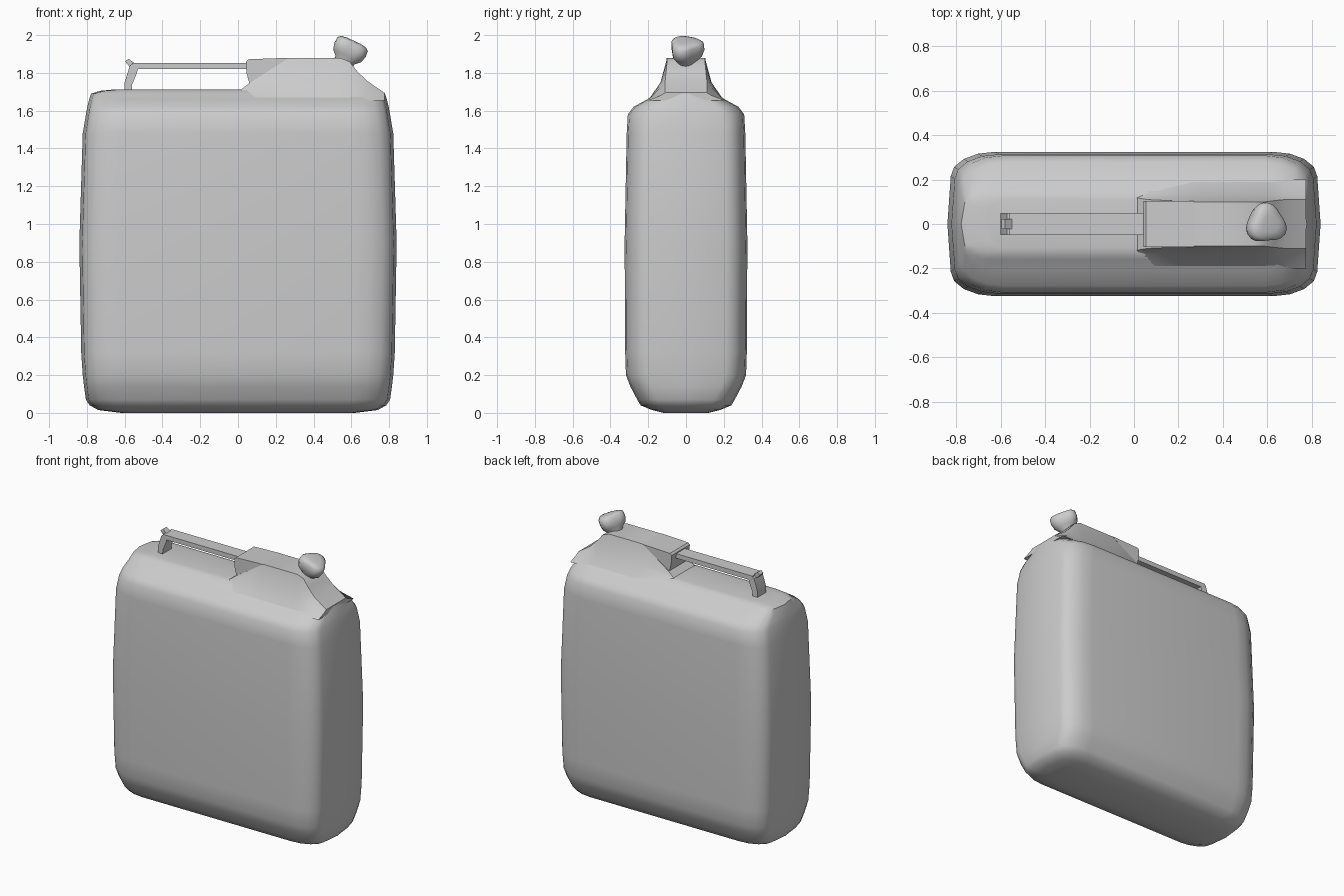
import bpy, bmesh, math
from mathutils import Vector, Matrix

if "Cube" in bpy.data.objects:
    bpy.data.objects.remove(bpy.data.objects["Cube"])


def finish(name, bm, angle):
    bmesh.ops.recalc_face_normals(bm, faces=bm.faces)
    me = bpy.data.meshes.new(name)
    bm.to_mesh(me)
    bm.free()
    ob = bpy.data.objects.new(name, me)
    bpy.context.collection.objects.link(ob)
    bpy.ops.object.select_all(action='DESELECT')
    bpy.context.view_layer.objects.active = ob
    ob.select_set(True)
    bpy.ops.object.shade_smooth_by_angle(angle=math.radians(angle))
    return ob


def loft(name, rings, angle=40):
    """Skin a list of equal-length closed rings and cap both ends."""
    bm = bmesh.new()
    vs = [[bm.verts.new(p) for p in r] for r in rings]
    n = len(vs[0])
    for a, b in zip(vs, vs[1:]):
        for i in range(n):
            j = (i + 1) % n
            bm.faces.new((a[i], a[j], b[j], b[i]))
    bm.faces.new(vs[0])
    bm.faces.new(vs[-1])
    return finish(name, bm, angle)


def slab(name, profile, half_y, angle=30):
    """Extrude an x-z profile symmetrically across y."""
    return loft(name, [[(x, y, z) for x, z in profile] for y in (-half_y, half_y)], angle)


def body_ring(z, hx, hy, cx, cy, steps=4):
    """Rounded rectangle with slightly bulging ends."""
    quad = [(hx, 0.0)]
    for i in range(steps + 1):
        t = math.pi / 2 * i / steps
        quad.append((hx - 0.015 - cx * (1 - math.cos(t)), hy - cy * (1 - math.sin(t))))
    left = [(-x, y) for x, y in reversed(quad)]
    top = quad + left
    bottom = [(x, -y) for x, y in reversed(top[1:-1])]
    return [(x, y, z) for x, y in top + bottom]


# Tank body: z, half width, half depth, corner width, corner depth
sections = [
    (0.00, 0.62, 0.12, 0.12, 0.07),
    (0.015, 0.74, 0.18, 0.15, 0.09),
    (0.04, 0.785, 0.24, 0.18, 0.11),
    (0.07, 0.805, 0.258, 0.18, 0.11),
    (0.14, 0.815, 0.295, 0.19, 0.11),
    (0.20, 0.822, 0.318, 0.20, 0.11),
    (0.32, 0.83, 0.322, 0.20, 0.11),
    (0.90, 0.84, 0.325, 0.20, 0.11),
    (1.48, 0.822, 0.314, 0.20, 0.11),
    (1.58, 0.805, 0.308, 0.20, 0.12),
    (1.62, 0.798, 0.278, 0.20, 0.12),
    (1.66, 0.788, 0.205, 0.16, 0.10),
    (1.69, 0.778, 0.16, 0.12, 0.07),
    (1.705, 0.73, 0.14, 0.10, 0.06),
    (1.712, 0.66, 0.11, 0.08, 0.05),
]
loft("tank_body", [body_ring(*s) for s in sections], 45)

# Raised neck, lofted along x: x, top height, shoulder height, top half depth
neck = [
    (0.00, 1.70, 1.69, 0.12),
    (0.06, 1.745, 1.71, 0.11),
    (0.27, 1.88, 1.75, 0.10),
    (0.54, 1.88, 1.75, 0.10),
    (0.59, 1.86, 1.75, 0.10),
    (0.63, 1.81, 1.74, 0.105),
    (0.68, 1.76, 1.725, 0.11),
    (0.775, 1.695, 1.68, 0.11),
]
rings = []
for x, top, mid, w in neck:
    side = [(w, top), (0.135, mid), (0.20, 1.655)]
    ring = side + [(-y, z) for y, z in reversed(side)]
    rings.append([(x, y, z) for y, z in ring])
loft("neck", rings, 35)

# Wedge overhanging the sloped neck where the grip joins
slab("grip_socket", [(0.045, 1.80), (0.06, 1.745), (0.27, 1.88), (0.055, 1.872), (0.042, 1.86)], 0.103)

# Carry handle: bar, bent rear leg
slab("handle_bar", [(-0.56, 1.82), (0.06, 1.82), (0.06, 1.853), (-0.56, 1.853)], 0.049)
slab("handle_leg", [(-0.60, 1.69), (-0.562, 1.69), (-0.56, 1.74), (-0.535, 1.80), (-0.53, 1.82),
                    (-0.55, 1.853), (-0.572, 1.84), (-0.60, 1.75)], 0.049)
slab("handle_tip", [(-0.572, 1.83), (-0.55, 1.853), (-0.58, 1.875), (-0.597, 1.86)], 0.022)

# Tilted three-lobed cap: height along axis, radius, lobe depth
cap = [(-0.03, 0.05, 0.0), (0.025, 0.055, 0.03), (0.05, 0.078, 0.10),
       (0.085, 0.086, 0.14), (0.12, 0.084, 0.13), (0.133, 0.070, 0.10), (0.138, 0.04, 0.05)]
tilt = Matrix.Translation((0.555, 0, 1.845)) @ Matrix.Rotation(math.radians(25), 4, 'Y')
rings = []
for h, r, lobe in cap:
    ring = []
    for i in range(24):
        a = math.tau * i / 24
        rr = r * (1 + lobe * math.cos(3 * (a - math.radians(95))))
        ring.append(tilt @ Vector((rr * math.cos(a), rr * math.sin(a), h)))
    rings.append(ring)
loft("screw_cap", rings, 50)
